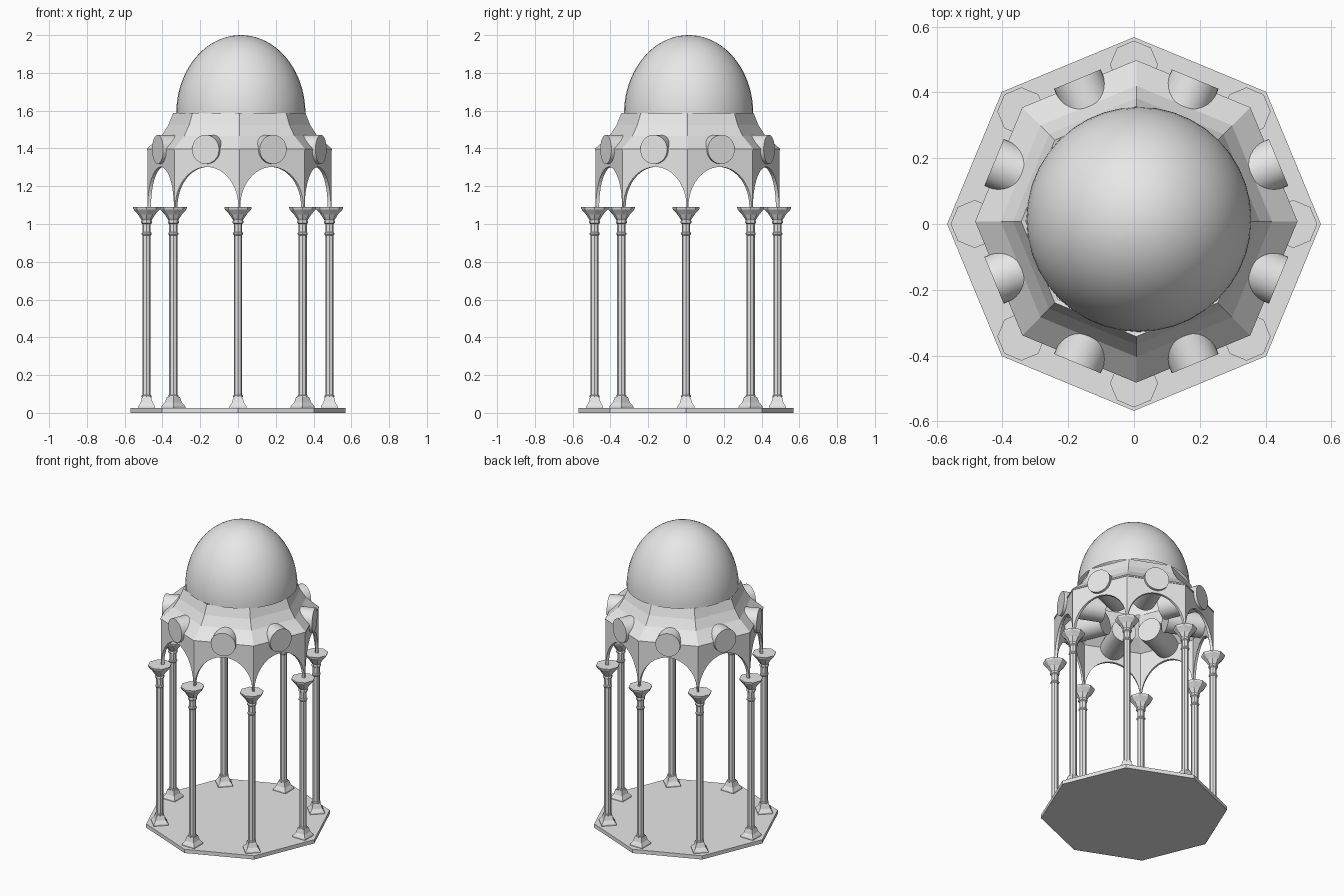
import bpy, bmesh
from math import sin, cos, pi
from mathutils import Matrix, Vector

if "Cube" in bpy.data.objects:
    bpy.data.objects.remove(bpy.data.objects["Cube"])

stone = bpy.data.materials.new("pale_grey_stone")
stone.use_nodes = True
GREY = (0.8, 0.8, 0.8, 1)
stone.diffuse_color = GREY
stone.node_tree.nodes["Principled BSDF"].inputs["Base Color"].default_value = GREY

SIDES = 8
STEP = 2 * pi / SIDES
DRUM_CENTRE = Vector((0.007, 0.008, 0))


def make_object(name, bm, smooth=False):
    bmesh.ops.remove_doubles(bm, verts=bm.verts, dist=1e-5)
    bmesh.ops.recalc_face_normals(bm, faces=bm.faces)
    mesh = bpy.data.meshes.new(name)
    bm.to_mesh(mesh)
    bm.free()
    mesh.materials.append(stone)
    for poly in mesh.polygons:
        poly.use_smooth = smooth
    obj = bpy.data.objects.new(name, mesh)
    bpy.context.collection.objects.link(obj)
    return obj


def lathe(bm, profile, sides, turn=0.0, caps=True, loop=False):
    """Sweep (radius, height) points round z; loop joins last ring to first."""
    rings = [[bm.verts.new((r * cos(turn + 2 * pi * i / sides),
                            r * sin(turn + 2 * pi * i / sides), z))
              for i in range(sides)] for r, z in profile]
    pairs = list(zip(rings, rings[1:]))
    if loop:
        pairs.append((rings[-1], rings[0]))
    for low, high in pairs:
        for i in range(sides):
            j = (i + 1) % sides
            bm.faces.new((low[i], low[j], high[j], high[i]))
    if caps and not loop:
        bm.faces.new(rings[0])
        bm.faces.new(rings[-1])


# Octagonal floor slab
bm = bmesh.new()
lathe(bm, [(0.568, 0), (0.568, 0.025)], SIDES)
make_object("floor_slab", bm)

# Columns: square flared foot, eight-sided shaft with rings, flared capital
FOOT = [(0.064, 0.025), (0.064, 0.034), (0.045, 0.055), (0.034, 0.085)]
SHAFT = [(0.022, 0.08), (0.027, 0.085), (0.027, 0.092), (0.022, 0.095),
         (0.022, 0.94), (0.027, 0.945), (0.027, 0.952), (0.022, 0.957),
         (0.022, 1.0), (0.029, 1.005), (0.029, 1.015), (0.026, 1.02),
         (0.036, 1.035), (0.045, 1.05), (0.07, 1.078), (0.073, 1.09)]
for k in range(SIDES):
    bm = bmesh.new()
    lathe(bm, FOOT, 4, pi / 4)
    lathe(bm, SHAFT, 8)
    column = make_object(f"column_{k + 1}", bm)
    column.matrix_world = Matrix.Rotation(k * STEP, 4, "Z") @ Matrix.Translation((0.484, 0, 0))

# Arcade wall: one mitred arch panel for each side
RADIUS, THICK = 0.487, 0.016
APOTHEM, HALF = RADIUS * cos(STEP / 2), RADIUS * sin(STEP / 2)
SPRING, RISE, TOP, SPAN = 1.09, 0.212, 1.393, 0.181
ARCH_STEPS = 24
arch = [(-HALF, SPRING)]
for i in range(ARCH_STEPS + 1):
    a = pi * (1 - i / ARCH_STEPS)
    arch.append((SPAN * cos(a), SPRING + RISE * sin(a)))
arch.append((HALF, SPRING))

bm = bmesh.new()
for k in range(SIDES):
    turn = Matrix.Rotation((k + 0.5) * STEP, 3, "Z")

    def point(x, z, depth):
        d = APOTHEM - depth
        return bm.verts.new(turn @ Vector((d, x * d / APOTHEM, z)))

    strips = [[point(x, z, 0), point(x, TOP, 0), point(x, TOP, THICK), point(x, z, THICK)]
              for x, z in arch]
    for a, b in zip(strips, strips[1:]):
        for i in range(4):
            j = (i + 1) % 4
            bm.faces.new((a[i], a[j], b[j], b[i]))
make_object("arcade_wall", bm).location = DRUM_CENTRE

# Concave octagonal roof shell
outer = [(0.49, 1.39), (0.49, 1.398), (0.412, 1.467), (0.375, 1.525), (0.35, 1.588)]
inner = [(r - 0.014, z - 0.004) for r, z in reversed(outer)]
bm = bmesh.new()
lathe(bm, outer + inner, SIDES, loop=True)
make_object("roof_shell", bm).location = DRUM_CENTRE

# Round drums piercing the eaves, one in the middle of each side
for k in range(SIDES):
    bm = bmesh.new()
    lathe(bm, [(0.077, 0.2), (0.077, 0.468)], 32)
    bmesh.ops.rotate(bm, verts=bm.verts, matrix=Matrix.Rotation(pi / 2, 3, "Y"))
    drum = make_object(f"eave_drum_{k + 1}", bm, smooth=True)
    drum.data.set_sharp_from_angle(angle=pi / 5)
    drum.matrix_world = (Matrix.Translation(DRUM_CENTRE + Vector((0, 0, 1.395)))
                         @ Matrix.Rotation((k + 0.5) * STEP, 4, "Z"))

# Raised dome, open underneath
bm = bmesh.new()
DOME_STEPS = 20
curve = [(0.342 * cos(i / DOME_STEPS * pi / 2), 1.585 + 0.415 * sin(i / DOME_STEPS * pi / 2))
         for i in range(DOME_STEPS)] + [(0, 2.0)]
lathe(bm, curve, 40, caps=False)
bmesh.ops.dissolve_degenerate(bm, edges=bm.edges, dist=1e-5)
make_object("dome", bm, smooth=True).location = (0.015, 0.014, 0)
